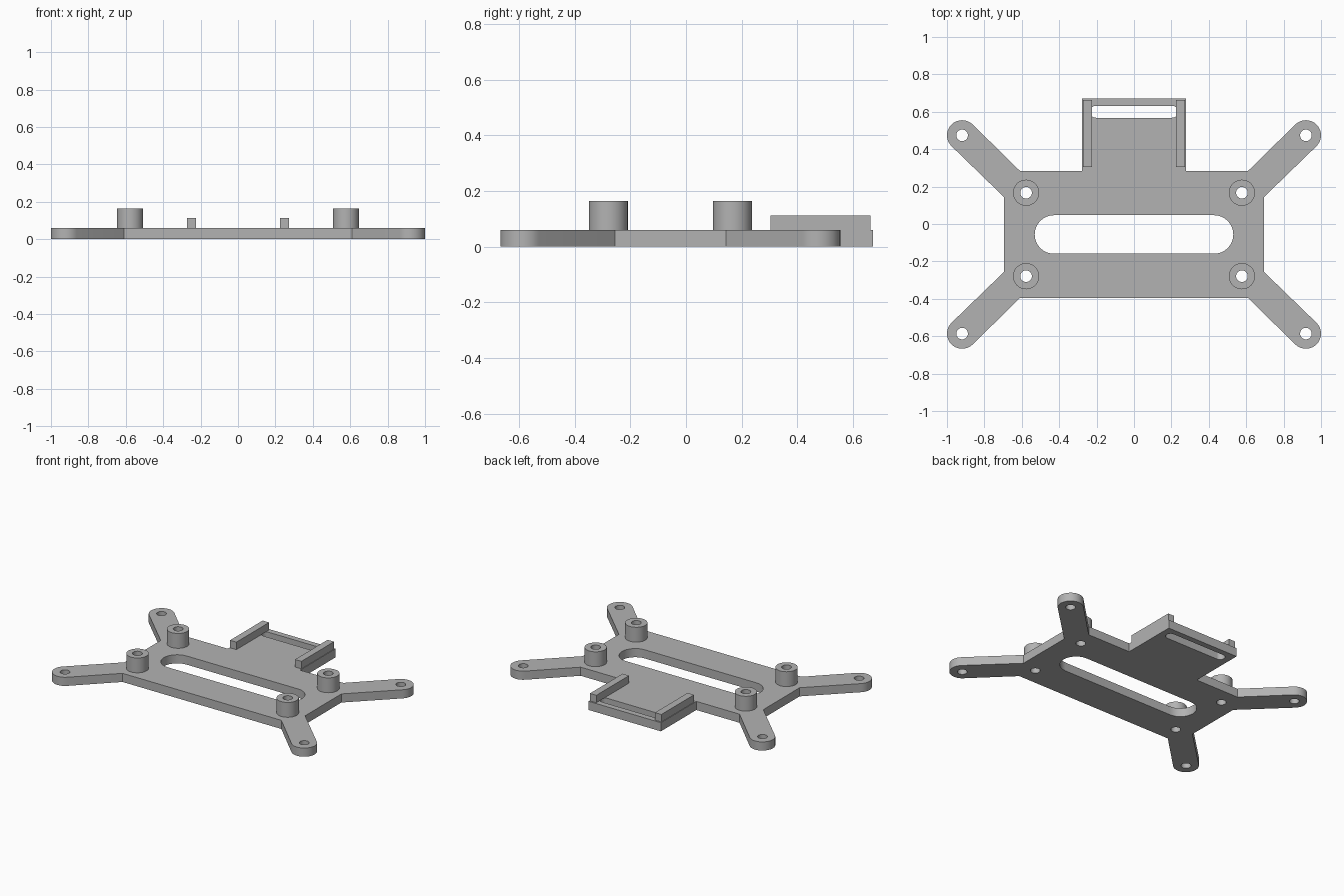
import bpy, bmesh
from math import atan2, cos, sin, pi, radians

cube = bpy.data.objects.get("Cube")
if cube:
    bpy.data.objects.remove(cube)

grey = bpy.data.materials.new("matte_grey")
grey.use_nodes = True
grey.diffuse_color = (0.45, 0.45, 0.45, 1)
grey.node_tree.nodes["Principled BSDF"].inputs["Base Color"].default_value = grey.diffuse_color

MID_Y = -0.056          # symmetry line of the frame
THICK = 0.06            # plate thickness
HOLE_R = 0.031


def arc(cx, cy, r, start, end, steps=16):
    return [(cx + r * cos(start + (end - start) * i / steps),
             cy + r * sin(start + (end - start) * i / steps)) for i in range(steps + 1)]


def circle(cx, cy, r):
    return arc(cx, cy, r, 0, 2 * pi, 32)[:-1]


def slot(half_length, cy, r):
    x = half_length - r
    return arc(x, cy, r, -pi / 2, pi / 2) + arc(-x, cy, r, pi / 2, 3 * pi / 2)


def extruded(name, loops, z0, z1):
    """Fill the first loop, leave the others as holes, and extrude upward."""
    curve = bpy.data.curves.new(name, 'CURVE')
    curve.dimensions = '2D'
    curve.fill_mode = 'BOTH'
    curve.extrude = (z1 - z0) / 2
    for loop in loops:
        spline = curve.splines.new('POLY')
        spline.points.add(len(loop) - 1)
        for point, (x, y) in zip(spline.points, loop):
            point.co = (x, y, 0, 1)
        spline.use_cyclic_u = True
    temp = bpy.data.objects.new(name + "_curve", curve)
    bpy.context.collection.objects.link(temp)
    bpy.context.view_layer.update()
    graph = bpy.context.evaluated_depsgraph_get()
    mesh = bpy.data.meshes.new_from_object(temp.evaluated_get(graph))
    bpy.data.objects.remove(temp)
    bm = bmesh.new()
    bm.from_mesh(mesh)
    bmesh.ops.remove_doubles(bm, verts=bm.verts, dist=0.0001)
    bmesh.ops.translate(bm, verts=bm.verts, vec=(0, 0, (z0 + z1) / 2))
    bmesh.ops.recalc_face_normals(bm, faces=bm.faces)
    bm.to_mesh(mesh)
    bm.free()
    return finish(name, mesh)


def finish(name, mesh):
    mesh.name = name
    mesh.materials.clear()
    mesh.materials.append(grey)
    obj = bpy.data.objects.new(name, mesh)
    bpy.context.collection.objects.link(obj)
    bpy.ops.object.select_all(action='DESELECT')
    obj.select_set(True)
    bpy.context.view_layer.objects.active = obj
    bpy.ops.object.shade_smooth_by_angle(angle=radians(30))
    return obj


# Frame outline: one arm, mirrored to all four corners, plus the rear tongue
tip_x, tip_y, tip_r = 0.919, 0.474, 0.081
root_side, root_edge = (0.694, 0.143), (0.61, 0.284)
lean = atan2(tip_y - (root_side[1] + root_edge[1]) / 2,
             tip_x - (root_side[0] + root_edge[0]) / 2)
arm = [root_side] + arc(tip_x, tip_y, tip_r, lean - pi / 2, lean + pi / 2) + [root_edge]
tongue = [(0.278, 0.284), (0.278, 0.672)]
rear = arm + tongue
rear += [(-x, y) for x, y in reversed(rear)]
front_left = [(x, 2 * MID_Y - y) for x, y in reversed(arm)]
front = [(-x, y) for x, y in reversed(front_left)] + front_left
outline = rear + front

# Openings
corners = [(sx, sy) for sx in (-1, 1) for sy in (-1, 1)]
posts = [(sx * 0.577, MID_Y + sy * 0.223) for sx, sy in corners]
tips = [(sx * tip_x, MID_Y + sy * (tip_y - MID_Y)) for sx, sy in corners]
holes = [circle(x, y, HOLE_R) for x, y in posts + tips]
holes += [slot(0.531, MID_Y, 0.103), slot(0.235, 0.6, 0.032)]
extruded("mounting_plate", [outline] + holes, 0, THICK)

# Hollow standoffs
for i, (x, y) in enumerate(posts, 1):
    extruded(f"standoff_{i}", [circle(x, y, 0.07), circle(x, y, HOLE_R)], THICK, 0.163)

# Rails along both sides of the tongue
for side, s in (("left", 1), ("right", -1)):
    x0, x1 = sorted((s * 0.225, s * 0.274))
    extruded(f"{side}_rail", [[(x0, 0.304), (x1, 0.304), (x1, 0.662), (x0, 0.662)]], THICK, 0.112)
